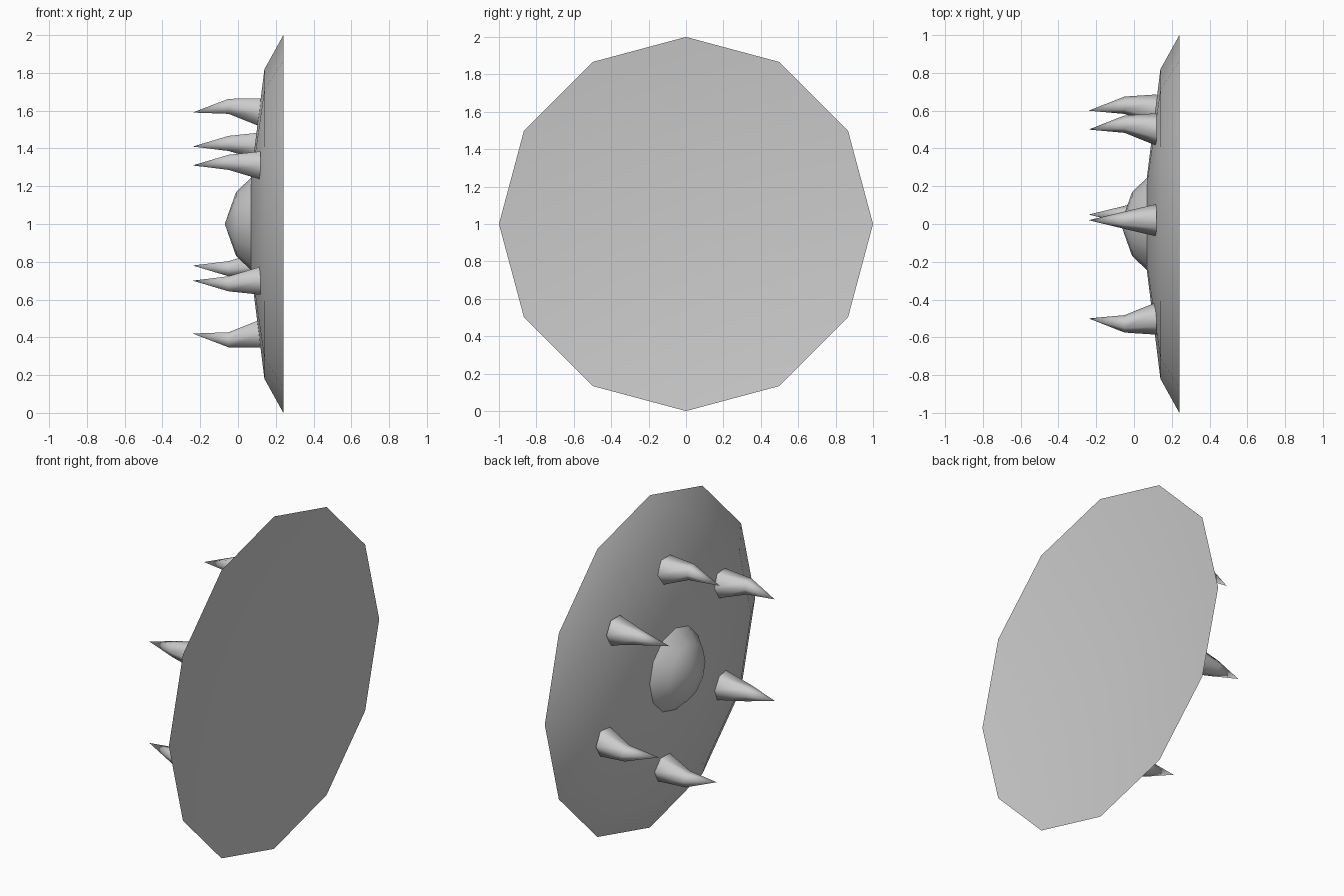
import bpy, bmesh, math

old = bpy.data.objects.get("Cube")
if old:
    bpy.data.objects.remove(old, do_unlink=True)

metal = bpy.data.materials.new("grey_metal")
metal.use_nodes = True
GREY = (0.6, 0.6, 0.6, 1)
metal.diffuse_color = GREY
metal.node_tree.nodes["Principled BSDF"].inputs["Base Color"].default_value = GREY


def loft(name, sections, sides):
    """Join rings (x, y, z, radius) along x; a zero radius gives a point."""
    bm = bmesh.new()
    rings = []
    for x, y, z, r in sections:
        count = sides if r else 1
        rings.append([bm.verts.new((x, y + r * math.cos(math.tau * i / sides),
                                    z + r * math.sin(math.tau * i / sides)))
                      for i in range(count)])
    for a, b in zip(rings, rings[1:]):
        for i in range(sides):
            j = (i + 1) % sides
            quad = [a[i % len(a)], a[j % len(a)], b[j % len(b)], b[i % len(b)]]
            bm.faces.new(list(dict.fromkeys(quad)))
    for ring in (rings[0], rings[-1]):
        if len(ring) > 1:
            bm.faces.new(ring)
    bmesh.ops.recalc_face_normals(bm, faces=bm.faces)
    mesh = bpy.data.meshes.new(name)
    bm.to_mesh(mesh)
    bm.free()
    mesh.materials.append(metal)
    obj = bpy.data.objects.new(name, mesh)
    bpy.context.collection.objects.link(obj)
    bpy.ops.object.select_all(action='DESELECT')
    obj.select_set(True)
    bpy.context.view_layer.objects.active = obj
    bpy.ops.object.shade_smooth_by_angle(angle=math.radians(68))
    return obj


# Dished plate: shallow hollow, sharp rim, bevelled outer face
loft("shield_plate", [(0.13, 0, 1, 0), (0.24, 0, 1, 1), (0.14, 0, 1, 0.82),
                      (0.07, 0, 1, 0.26)], 12)

# Central boss
loft("boss", [(0.075, 0, 1, 0.25), (-0.01, 0, 1, 0.17), (-0.07, 0, 1, 0)], 12)

# Bent spikes: tip position (y, z) and the direction in which each bows outward
spikes = [(0.02, 1.59, 90), (0.5, 1.41, 30), (0.6, 0.78, -30),
          (0.05, 0.42, -90), (-0.5, 0.7, 210), (-0.5, 1.31, 150)]
for n, (y, z, angle) in enumerate(spikes, 1):
    a = math.radians(angle)
    loft(f"spike_{n}", [(0.12, y, z, 0.086),
                        (-0.05, y + 0.033 * math.cos(a), z + 0.033 * math.sin(a), 0.046),
                        (-0.24, y, z, 0)], 6)
